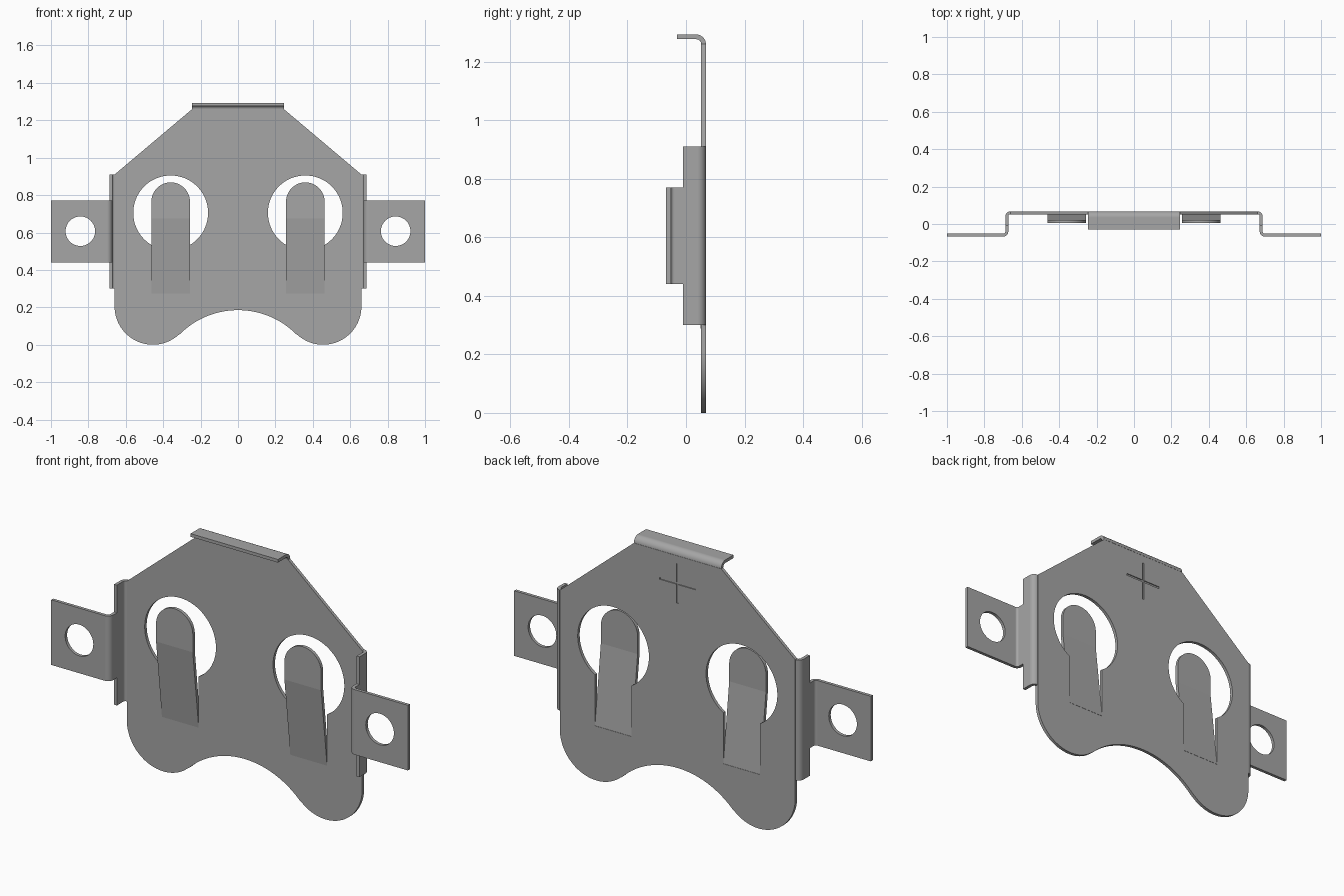
import bpy, bmesh
from math import sin, cos, pi, radians, atan2
from mathutils import Vector

cube = bpy.data.objects.get("Cube")
if cube:
    bpy.data.objects.remove(cube, do_unlink=True)

T = 0.016      # sheet thickness
Y = 0.06       # mid plane of the main plate

steel = bpy.data.materials.new("grey_steel")
steel.use_nodes = True
GREY = (0.38, 0.38, 0.38, 1)
steel.diffuse_color = GREY
steel.node_tree.nodes["Principled BSDF"].inputs["Base Color"].default_value = GREY


def make(name, bm):
    bmesh.ops.recalc_face_normals(bm, faces=bm.faces)
    me = bpy.data.meshes.new(name)
    bm.to_mesh(me)
    bm.free()
    me.materials.append(steel)
    ob = bpy.data.objects.new(name, me)
    bpy.context.collection.objects.link(ob)
    return ob


def activate(ob):
    bpy.ops.object.select_all(action='DESELECT')
    ob.select_set(True)
    bpy.context.view_layer.objects.active = ob


def apply(ob, kind, **settings):
    mod = ob.modifiers.new(kind.title(), kind)
    for key, value in settings.items():
        setattr(mod, key, value)
    activate(ob)
    bpy.ops.object.modifier_apply(modifier=mod.name)


def finish(ob, angle):
    activate(ob)
    bpy.ops.object.shade_smooth_by_angle(angle=radians(angle))
    apply(ob, 'WEIGHTED_NORMAL', keep_sharp=True)


def prism(name, outline, y0, y1):
    """Solid with an x-z outline between two depths."""
    bm = bmesh.new()
    face = bm.faces.new([bm.verts.new((x, y0, z)) for x, z in outline])
    new = bmesh.ops.extrude_face_region(bm, geom=[face])["geom"]
    bmesh.ops.translate(bm, vec=(0, y1 - y0, 0),
                        verts=[v for v in new if isinstance(v, bmesh.types.BMVert)])
    return make(name, bm)


def cut(ob, cutter):
    cutter.hide_render = True
    apply(ob, 'BOOLEAN', operation='DIFFERENCE', solver='EXACT', object=cutter)
    bpy.data.objects.remove(cutter, do_unlink=True)


def arc(cx, cz, r, a0, a1, n):
    return [(cx + r * cos(a0 + (a1 - a0) * i / n),
             cz + r * sin(a0 + (a1 - a0) * i / n)) for i in range(n + 1)]


def circle(cx, cz, r, n=64):
    return arc(cx, cz, r, 0, 2 * pi, n)[:-1]


def box(x0, x1, z0, z1):
    return [(x0, z0), (x1, z0), (x1, z1), (x0, z1)]


def bent_sheet(name, start, corner, end, radius, place, lo, hi):
    """Sheet with one right-angled rounded bend, swept from lo to hi."""
    a, b, c = Vector(start), Vector(corner), Vector(end)
    u, v = (a - b).normalized(), (c - b).normalized()
    path = [a] if (a - b).length > radius + 1e-4 else []
    for i in range(9):
        t = i * pi / 16
        path.append(b + radius * (u * (1 - sin(t)) + v * (1 - cos(t))))
    path.append(c)
    bm = bmesh.new()
    rows = [[bm.verts.new(place(p, h)) for h in (lo, hi)] for p in path]
    for p, q in zip(rows, rows[1:]):
        bm.faces.new((p[0], q[0], q[1], p[1]))
    ob = make(name, bm)
    apply(ob, 'SOLIDIFY', thickness=T, offset=0, use_even_offset=True)
    return ob


# Main plate outline: two round feet joined by a tangent arch
FX, FR = 0.455, 0.205
AR = 0.44
AZ = 0.185 - AR
meet = atan2(FR - AZ, FX)
right = arc(0, AZ, AR, pi / 2, meet, 20)
right += arc(FX, FR, FR, meet + pi, 2 * pi, 32)[1:]
right += [(0.66, 0.91), (0.245, 1.26)]
left = [(-x, z) for x, z in reversed(right[1:])]
plate = prism("main_plate", right + left, Y - T / 2, Y + T / 2)

# Keyhole windows, and a cross groove on the back
for s in (-1, 1):
    cut(plate, prism("window_cutter", circle(s * 0.36, 0.705, 0.2), 0, 0.1))
    cut(plate, prism("slot_cutter", box(s * 0.36 - 0.103, s * 0.36 + 0.103, 0.275, 0.7), 0, 0.1))
for w, h in ((0.1, 0.005), (0.005, 0.1)):
    cut(plate, prism("groove_cutter", box(-w, w, 1.12 - h, 1.12 + h), Y + 0.003, 0.1))
finish(plate, 20)

# Top lip folded forwards
lip = bent_sheet("top_lip", (Y, 1.26), (Y, 1.285), (-0.03, 1.285), 0.025,
                 lambda p, h: (h, p.x, p.y), -0.245, 0.245)
finish(lip, 30)

for s, side in ((1, "left"), (-1, "right")):
    def upright(p, h):
        return (s * p.x, p.y, h)

    # Side wall folded forwards from the plate
    wall = bent_sheet(side + "_wall", (0.66, Y), (0.68, Y), (0.68, -0.01), 0.02,
                      upright, 0.30, 0.91)
    finish(wall, 30)

    # Mounting ear folded outwards, with a screw hole
    ear = bent_sheet(side + "_ear", (0.68, -0.01), (0.68, -Y), (1.0, -Y), 0.02,
                     upright, 0.44, 0.77)
    cut(ear, prism("hole_cutter", circle(s * 0.843, 0.607, 0.079, 48), -0.1, 0))
    finish(ear, 30)

    # Spring tongue leaning forwards, with a straight round tip
    cx, r, front = s * 0.36, 0.103, 0.013
    bm = bmesh.new()
    low = [bm.verts.new((cx + d, Y, 0.275)) for d in (-r, r)]
    mid = [bm.verts.new((cx + d, front, 0.675)) for d in (-r, r)]
    tip = [bm.verts.new((x, front, z)) for x, z in arc(cx, 0.765, r, 0, pi, 32)]
    bm.faces.new((low[0], low[1], mid[1], mid[0]))
    bm.faces.new([mid[0], mid[1]] + tip)
    tongue = make(side + "_tongue", bm)
    apply(tongue, 'SOLIDIFY', thickness=T, offset=0, use_even_offset=True)
    finish(tongue, 6)
